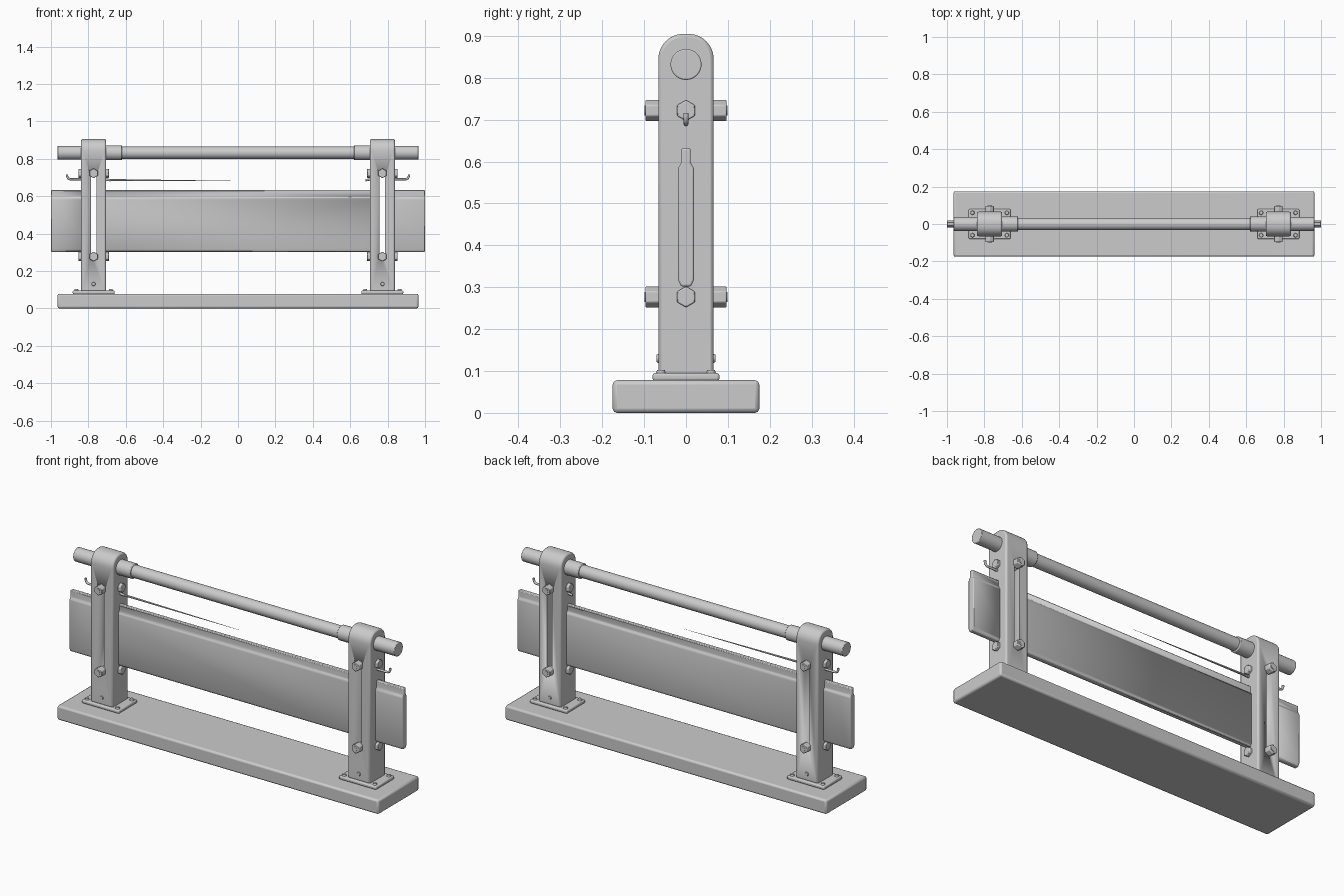
import bpy, bmesh
from math import radians, pi, cos, sin
from mathutils import Vector

if "Cube" in bpy.data.objects:
    bpy.data.objects.remove(bpy.data.objects["Cube"])


def finish(o, bevel=0, seg=2):
    if bevel:
        m = o.modifiers.new("bevel", 'BEVEL')
        m.width, m.segments, m.limit_method = bevel, seg, 'ANGLE'
    bpy.ops.object.select_all(action='DESELECT')
    o.select_set(True)
    bpy.context.view_layer.objects.active = o
    bpy.ops.object.shade_smooth_by_angle(angle=radians(40))
    return o


def prism(name, pts, axis, lo, hi, bevel=0):
    """Extrude a 2D outline along x (pts = y,z) or y (pts = x,z)."""
    def p(a, b, t):
        return (t, a, b) if axis == 'x' else (a, t, b)
    bm = bmesh.new()
    a = [bm.verts.new(p(*q, lo)) for q in pts]
    b = [bm.verts.new(p(*q, hi)) for q in pts]
    bm.faces.new(a)
    bm.faces.new(b[::-1])
    n = len(pts)
    for i in range(n):
        bm.faces.new((a[i], b[i], b[(i + 1) % n], a[(i + 1) % n]))
    bmesh.ops.recalc_face_normals(bm, faces=bm.faces)
    me = bpy.data.meshes.new(name)
    bm.to_mesh(me)
    bm.free()
    o = bpy.data.objects.new(name, me)
    bpy.context.collection.objects.link(o)
    return finish(o, bevel)


def box(name, lo, hi, bevel=0):
    pts = [(lo[1], lo[2]), (hi[1], lo[2]), (hi[1], hi[2]), (lo[1], hi[2])]
    return prism(name, pts, 'x', lo[0], hi[0], bevel)


def rod(name, a, b, r1, r2=None, n=24, bevel=0):
    a, b = Vector(a), Vector(b)
    bpy.ops.mesh.primitive_cone_add(vertices=n, radius1=r1, radius2=r1 if r2 is None else r2,
                                    depth=(b - a).length, location=(a + b) / 2)
    o = bpy.context.object
    o.name = name
    o.rotation_euler = (b - a).to_track_quat('Z', 'Y').to_euler()
    return finish(o, bevel)


def hook(name, pts, r):
    cu = bpy.data.curves.new(name, 'CURVE')
    cu.dimensions, cu.bevel_depth, cu.use_fill_caps = '3D', r, True
    cu.bevel_resolution = 2
    s = cu.splines.new('POLY')
    s.points.add(len(pts) - 1)
    for q, c in zip(s.points, pts):
        q.co = (*c, 1)
    o = bpy.data.objects.new(name, cu)
    bpy.context.collection.objects.link(o)


def cut(o, cutter):
    m = o.modifiers.new("slot", 'BOOLEAN')
    m.operation, m.object, m.solver = 'DIFFERENCE', cutter, 'EXACT'


PX = 0.772
# Base slab and central board with tapered top edge
box("base", (-.965, -.175, 0), (.965, .175, .078), .01)
half = [(.012, .302), (.019, .318), (.019, .585), (.011, .597), (.011, .632)]
board = prism("board", [(-y, z) for y, z in half[::-1]] + half, 'x', -1, 1, .004)

# Post outline in y,z with rounded head
head = [(.066 - .06 + .06 * cos(t), .845 + .06 * sin(t))
        for t in [i * pi / 16 for i in range(9)]]
outline = [(.066, .09)] + head + [(-y, z) for y, z in head[::-1]] + [(-.066, .09)]

for s, side in ((-1, "left"), (1, "right")):
    x = s * PX
    # Slotted post
    post = prism(side + "_post", outline, 'x', x - .067, x + .067, .008)
    cutter = box(side + "_slot_cutter", (x - .015, -.2, .285), (x + .015, .2, .705))
    cutter.hide_render = True
    cutter.hide_set(True)
    cut(post, cutter)
    cut(board, cutter)
    # Foot plate and its screws
    box(side + "_foot_plate", (x - .112, -.08, .076), (x + .112, .08, .095), .006)
    for sx in (-1, 1):
        for sy in (-1, 1):
            c = (x + sx * .092, sy * .06)
            rod(side + "_foot_screw", (*c, .09), (*c, .103), .013, .009, 12)
        rod(side + "_post_screw", (x, sx * .06, .13), (x, sx * .07, .13), .013, .009, 12)
    # Clamp bolts on all four post faces
    for z in (.277, .722):
        for d in (-1, 1):
            rod(side + "_clamp_bolt", (x, d * .06, z), (x, d * .097, z), .026, n=6, bevel=.003)
            rod(side + "_bolt_tip", (x, d * .09, z), (x, d * .099, z), .012, n=16)
            rod(side + "_side_nut", (x + d * .06, 0, z), (x + d * .082, 0, z), .025, n=6, bevel=.003)
    # Hooks
    arc = [(x + s * (.122 + .02 * sin(t)), 0, .71 - .02 * cos(t))
           for t in [i * pi / 12 for i in range(7)]]
    hook(side + "_outer_hook", [(x + s * .06, 0, .69)] + arc + [(x + s * .142, 0, .716)], .006)
    hook(side + "_inner_hook", [(x - s * .06, 0, .69), (x - s * .09, 0, .685)], .006)
    # Crossbar ends and collars
    rod(side + "_bar_end", (x - s * .05, 0, .832), (s * .965, 0, .832), .037, n=32, bevel=.003)
    rod(side + "_bar_collar", (s * .62, 0, .832), (s * .72, 0, .832), .04, n=32, bevel=.004)

# Crossbar and tapering wire
rod("crossbar", (-.72, 0, .832), (.72, 0, .832), .033, n=32)
rod("wire", (-.72, 0, .686), (.01, 0, .681), .006, .0005, 8)
